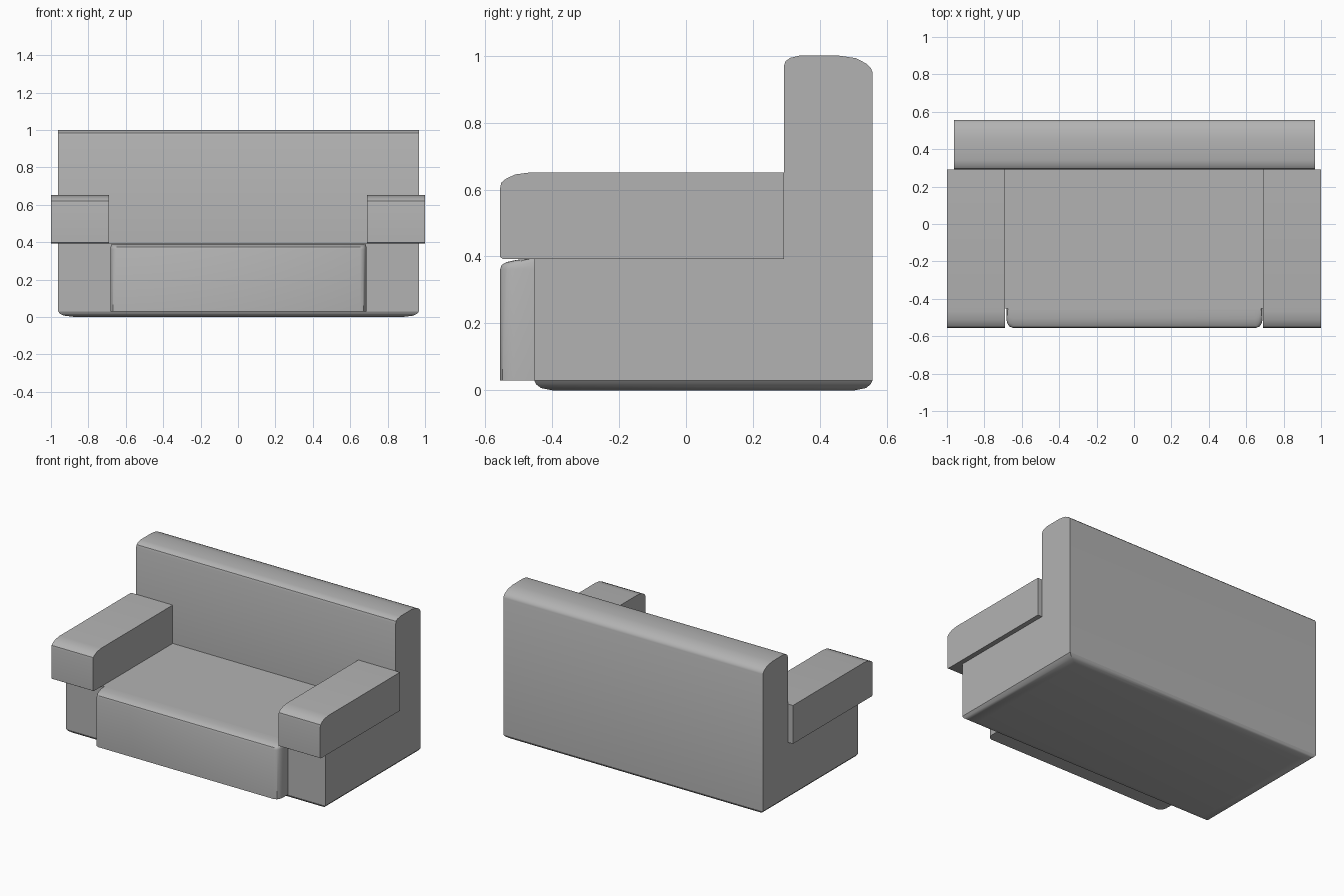
import bpy
import bmesh
import math

if "Cube" in bpy.data.objects:
    bpy.data.objects.remove(bpy.data.objects["Cube"])

fabric = bpy.data.materials.new("grey_fabric")
fabric.diffuse_color = (0.45, 0.45, 0.45, 1)
fabric.use_nodes = True
fabric.node_tree.nodes["Principled BSDF"].inputs["Base Color"].default_value = fabric.diffuse_color


def loft(name, rings):
    """Skin a stack of matching closed rings and cap both ends."""
    bm = bmesh.new()
    rows = [[bm.verts.new(p) for p in ring] for ring in rings]
    n = len(rows[0])
    for a, b in zip(rows, rows[1:]):
        for i in range(n):
            j = (i + 1) % n
            bm.faces.new((a[i], a[j], b[j], b[i]))
    bm.faces.new(rows[0][::-1])
    bm.faces.new(rows[-1])
    bmesh.ops.recalc_face_normals(bm, faces=bm.faces)
    mesh = bpy.data.meshes.new(name)
    bm.to_mesh(mesh)
    bm.free()
    mesh.materials.append(fabric)
    obj = bpy.data.objects.new(name, mesh)
    bpy.context.collection.objects.link(obj)
    bpy.ops.object.select_all(action='DESELECT')
    obj.select_set(True)
    bpy.context.view_layer.objects.active = obj
    bpy.ops.object.shade_smooth_by_angle(angle=math.radians(35))
    return obj


def extrude_x(name, profile, x0, x1):
    """Extrude a (y, z) side profile from x0 to x1."""
    return loft(name, [[(x, y, z) for y, z in profile] for x in (x0, x1)])


X0, X1 = -0.962, 0.968      # body width
FRONT, BACK = -0.555, 0.557
BODY_FRONT, REST = -0.453, 0.292
SEAT, FOOT = 0.393, 0.03

# Body and backrest: one L-shaped side profile with a rounded top
extrude_x("body_and_backrest", [
    (BODY_FRONT, FOOT), (BODY_FRONT, SEAT), (REST, SEAT), (REST, 0.968),
    (0.297, 0.983), (0.311, 0.993), (0.34, 1.0), (0.455, 1.0),
    (0.508, 0.992), (0.54, 0.975), (0.552, 0.963), (BACK, 0.95),
    (BACK, FOOT)], X0, X1)

# Rounded underside of the body
underside = []
for inset, z in ((0, FOOT), (0.006, 0.018), (0.02, 0.007), (0.055, 0)):
    xa, xb = X0 + 1.6 * inset, X1 - 1.6 * inset
    ya, yb = BODY_FRONT + inset, BACK - inset
    underside.append([(xa, ya, z), (xb, ya, z), (xb, yb, z), (xa, yb, z)])
loft("underside", underside)

# Seat front: projecting cushion with rounded upright corners and top edge
apron = []
for front, side, z in ((FRONT, 0, FOOT), (FRONT, 0, 0.362),
                       (-0.551, 0.002, 0.374), (-0.537, 0.004, 0.383),
                       (-0.505, 0.006, 0.39), (-0.465, 0.008, SEAT)):
    xa, xb = -0.683 + side, 0.688 - side
    depth = BODY_FRONT - front
    outline = [(0, 0), (0, 0.55), (0.006, 0.78), (0.016, 0.93), (0.035, 1)]
    left = [(xa + dx, BODY_FRONT - depth * t, z) for dx, t in outline]
    right = [(xb - dx, BODY_FRONT - depth * t, z) for dx, t in outline]
    apron.append(left + right[::-1])
loft("seat_front", apron)

# Armrests: slabs with a rounded top front edge, overhanging the body sides
arm_profile = [(REST, SEAT), (REST, 0.651), (-0.465, 0.651), (-0.51, 0.645),
               (-0.538, 0.632), (-0.552, 0.62), (FRONT, 0.605),
               (FRONT, SEAT + 0.005), (FRONT + 0.008, SEAT)]
for side, name in ((-1, "left_armrest"), (1, "right_armrest")):
    extrude_x(name, arm_profile, side * 0.69, side * 1.0)
